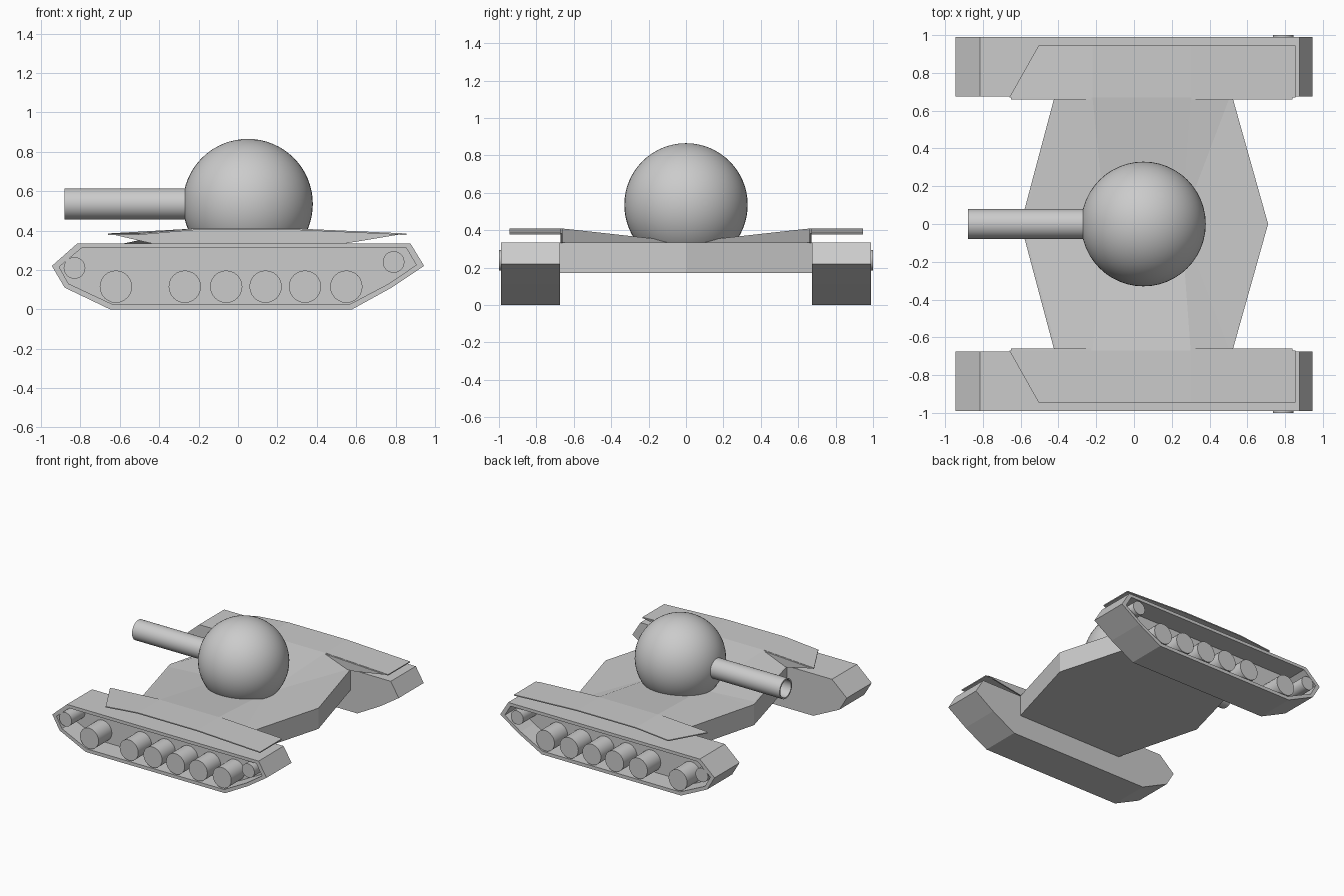
import bpy, bmesh, math

if "Cube" in bpy.data.objects:
    bpy.data.objects.remove(bpy.data.objects["Cube"])

grey = bpy.data.materials.new("plain_grey")
grey.use_nodes = True
COLOR = (0.6, 0.6, 0.6, 1)
grey.diffuse_color = COLOR
grey.node_tree.nodes["Principled BSDF"].inputs["Base Color"].default_value = COLOR


def finish(name, bm, smooth=False):
    bmesh.ops.recalc_face_normals(bm, faces=bm.faces)
    mesh = bpy.data.meshes.new(name)
    bm.to_mesh(mesh)
    bm.free()
    mesh.materials.append(grey)
    obj = bpy.data.objects.new(name, mesh)
    bpy.context.collection.objects.link(obj)
    if smooth:
        bpy.ops.object.select_all(action='DESELECT')
        obj.select_set(True)
        bpy.context.view_layer.objects.active = obj
        bpy.ops.object.shade_smooth_by_angle(angle=math.radians(40))
    return obj


def skin(name, rings, caps=(True, True)):
    """Join matching closed rings of points into a surface."""
    bm = bmesh.new()
    loops = [[bm.verts.new(p) for p in ring] for ring in rings]
    n = len(loops[0])
    for a, b in zip(loops, loops[1:]):
        for i in range(n):
            j = (i + 1) % n
            bm.faces.new((a[i], a[j], b[j], b[i]))
    for loop, cap in zip((loops[0], loops[-1]), caps):
        if cap:
            bm.faces.new(loop)
    return finish(name, bm)


def at_y(profile, y):
    return [(x, y, z) for x, z in profile]


def circle(x, z, r, n=24):
    return [(x + r * math.cos(2 * math.pi * i / n),
             z + r * math.sin(2 * math.pi * i / n)) for i in range(n)]


TRACK = [(-0.65, 0), (0.58, 0), (0.78, 0.11), (0.945, 0.22),
         (0.875, 0.335), (-0.815, 0.335), (-0.945, 0.22), (-0.88, 0.11)]
RECESS = [(-0.64, 0.027), (0.57, 0.027), (0.765, 0.13), (0.905, 0.225),
          (0.855, 0.31), (-0.795, 0.31), (-0.908, 0.215), (-0.86, 0.13)]
WEDGE = [(-0.42, 0.33), (-0.22, 0.41), (0.3, 0.41), (0.52, 0.33)]
BRACKET = [(-0.65, 0.383), (-0.22, 0.408), (0.3, 0.408), (0.84, 0.383),
           (0.52, 0.33), (-0.42, 0.33)]
BACK_WALL = 0.82

for side, s in (("right", -1), ("left", 1)):
    # Track band with an open outer recess
    skin(side + "_track", [at_y(TRACK, s * 0.675), at_y(TRACK, s * 0.99),
                           at_y(RECESS, s * 0.99), at_y(RECESS, s * BACK_WALL)])

    # Road wheels and end rollers
    wheels = [(x, 0.115, 0.082, 0.988) for x in (-0.62, -0.27, -0.06, 0.14, 0.34, 0.55)]
    wheels += [(-0.83, 0.21, 0.055, 0.988), (0.79, 0.24, 0.055, 1.0)]
    for k, (x, z, r, outer) in enumerate(wheels):
        ring = circle(x, z, r)
        wheel = skin(f"{side}_wheel_{k + 1}",
                     [at_y(ring, s * BACK_WALL), at_y(ring, s * outer)])
        for p in wheel.data.polygons:
            p.use_smooth = len(p.vertices) == 4

    # Thin fender drooping at both ends
    fender = []
    for inner, outer, z in ((-0.66, -0.505, 0.385), (-0.22, -0.22, 0.41),
                            (0.3, 0.3, 0.41), (0.855, 0.855, 0.385)):
        fender.append([(inner, s * 0.67, z), (outer, s * 0.945, z),
                       (outer, s * 0.945, z - 0.008), (inner, s * 0.67, z - 0.008)])
    skin(side + "_fender", fender)

    # Bracket joining fender to hull, and the deck rising towards it
    skin(side + "_bracket", [at_y(BRACKET, s * 0.66), at_y(BRACKET, s * 0.67)])
    low = [(-0.6, 0.33), (-0.15, 0.336), (0.25, 0.336), (0.71, 0.33)]
    skin(side + "_deck", [at_y(low, 0), at_y(WEDGE, s * 0.67)])

# Hexagonal hull
plan = [(-0.6, 0), (-0.42, -0.676), (0.52, -0.676),
        (0.71, 0), (0.52, 0.676), (-0.42, 0.676)]
skin("hull", [[(x, y, z) for x, y in plan] for z in (0.17, 0.335)])

# Ball turret
bm = bmesh.new()
bmesh.ops.create_uvsphere(bm, u_segments=48, v_segments=32, radius=0.33)
bmesh.ops.translate(bm, verts=bm.verts, vec=(0.05, 0, 0.535))
finish("turret", bm, smooth=True)

# Hollow gun barrel
barrel = [[(x, y, z) for y, z in circle(0, 0.535, r, 32)]
          for x, r in ((-0.2, 0.079), (-0.88, 0.079), (-0.88, 0.068), (-0.3, 0.068))]
tube = skin("barrel", barrel)
for p in tube.data.polygons:
    p.use_smooth = len(p.vertices) == 4 and abs(p.normal.x) < 0.5
